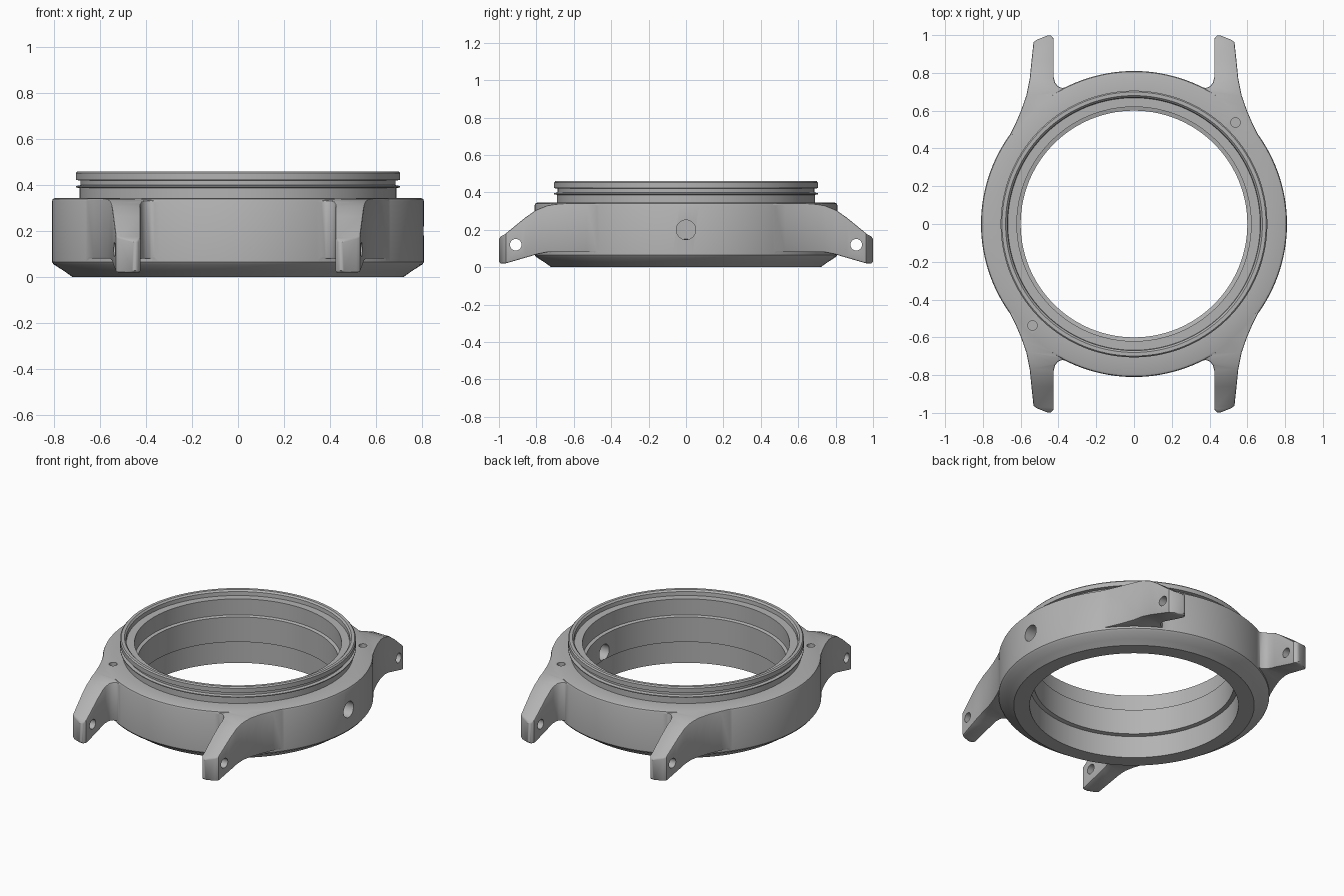
import bpy, bmesh, math
from mathutils import Matrix, Vector

if "Cube" in bpy.data.objects:
    bpy.data.objects.remove(bpy.data.objects["Cube"], do_unlink=True)

steel = bpy.data.materials.new("brushed_steel_grey")
steel.use_nodes = True
GREY = (0.45, 0.45, 0.45, 1)
steel.diffuse_color = GREY
steel.node_tree.nodes["Principled BSDF"].inputs["Base Color"].default_value = GREY


def make_object(name, bm):
    bmesh.ops.recalc_face_normals(bm, faces=bm.faces)
    mesh = bpy.data.meshes.new(name)
    bm.to_mesh(mesh)
    bm.free()
    mesh.materials.append(steel)
    obj = bpy.data.objects.new(name, mesh)
    bpy.context.collection.objects.link(obj)
    return obj


def lathe(name, profile, steps=144):
    """Spin a closed (radius, z) profile around z."""
    bm = bmesh.new()
    rings = []
    for i in range(steps):
        a = math.tau * i / steps
        rings.append([bm.verts.new((r * math.cos(a), r * math.sin(a), z)) for r, z in profile])
    n = len(profile)
    for i in range(steps):
        here, after = rings[i], rings[(i + 1) % steps]
        for j in range(n):
            k = (j + 1) % n
            bm.faces.new((here[j], after[j], after[k], here[k]))
    return make_object(name, bm)


def prism(name, points, offset):
    """Extrude a flat outline of 3D points along an offset."""
    bm = bmesh.new()
    face = bm.faces.new([bm.verts.new(p) for p in points])
    made = bmesh.ops.extrude_face_region(bm, geom=[face])["geom"]
    moved = [v for v in made if isinstance(v, bmesh.types.BMVert)]
    bmesh.ops.translate(bm, verts=moved, vec=offset)
    return make_object(name, bm)


def apply(obj, kind, **settings):
    mod = obj.modifiers.new(kind.lower(), kind)
    for key, value in settings.items():
        setattr(mod, key, value)
    bpy.ops.object.select_all(action='DESELECT')
    bpy.context.view_layer.objects.active = obj
    obj.select_set(True)
    bpy.ops.object.modifier_apply(modifier=mod.name)


def combine(obj, other, operation):
    apply(obj, 'BOOLEAN', object=other, operation=operation, solver='EXACT')
    bpy.data.objects.remove(other, do_unlink=True)


# Case ring: chamfered base, wall, stepped neck with bezel lip, stepped bore
case = lathe("watch_case", [
    (0.625, 0), (0.72, 0), (0.755, 0.025), (0.802, 0.055), (0.81, 0.066),
    (0.81, 0.33), (0.806, 0.34), (0.795, 0.345), (0.69, 0.345),
    (0.69, 0.387), (0.706, 0.39), (0.706, 0.396), (0.686, 0.4),
    (0.686, 0.42), (0.706, 0.423), (0.706, 0.452), (0.699, 0.46),
    (0.68, 0.46), (0.67, 0.45), (0.668, 0.425), (0.62, 0.425),
    (0.62, 0.32), (0.6, 0.315), (0.6, 0.15), (0.625, 0.145)])

# Lug: plan outline trimmed by a sloping side profile
plan = [(0.45, 0.52), (0.66, 0.466), (0.628, 0.53), (0.598, 0.6), (0.57, 0.68),
        (0.552, 0.77), (0.543, 0.86), (0.532, 0.962), (0.515, 0.975), (0.455, 0.999),
        (0.438, 0.998), (0.425, 0.98), (0.425, 0.775), (0.418, 0.748), (0.402, 0.728),
        (0.38, 0.72), (0.35, 0.727)]
side = [(0.4, 0.343), (0.62, 0.343), (0.68, 0.34), (0.74, 0.331), (0.8, 0.307),
        (0.86, 0.265), (0.97, 0.175), (0.99, 0.165), (1.0, 0.15), (1.0, 0.03),
        (0.99, 0.02), (0.965, 0.02), (0.8, 0.068), (0.74, 0.08), (0.4, 0.08)]
lugs = prism("lugs", [(x, y, -0.1) for x, y in plan], (0, 0, 0.6))
trim = prism("lug_trim", [(0.2, y, z) for y, z in side], (0.6, 0, 0))
combine(lugs, trim, 'INTERSECT')
apply(lugs, 'BEVEL', width=0.009, segments=2, limit_method='ANGLE',
      angle_limit=math.radians(50))
apply(lugs, 'MIRROR', use_axis=(True, True, False))
combine(case, lugs, 'UNION')


# Drilled holes: strap pins, crown stem and two small dimples
def drill(centre, radius, length, axis):
    bm = bmesh.new()
    turn = Vector((0, 0, 1)).rotation_difference(Vector(axis)).to_matrix().to_4x4()
    bmesh.ops.create_cone(bm, cap_ends=True, segments=32, radius1=radius, radius2=radius,
                          depth=length, matrix=Matrix.Translation(centre) @ turn)
    combine(case, make_object("drill", bm), 'DIFFERENCE')


for s in (-1, 1):
    drill((0, s * 0.91, 0.12), 0.031, 1.4, (1, 0, 0))
    drill((s * 0.537, s * 0.537, 0.345), 0.025, 0.06, (0, 0, 1))
drill((0.72, 0, 0.2), 0.052, 0.4, (1, 0, 0))

bpy.ops.object.select_all(action='DESELECT')
bpy.context.view_layer.objects.active = case
case.select_set(True)
bpy.ops.object.shade_smooth_by_angle(angle=math.radians(30))
